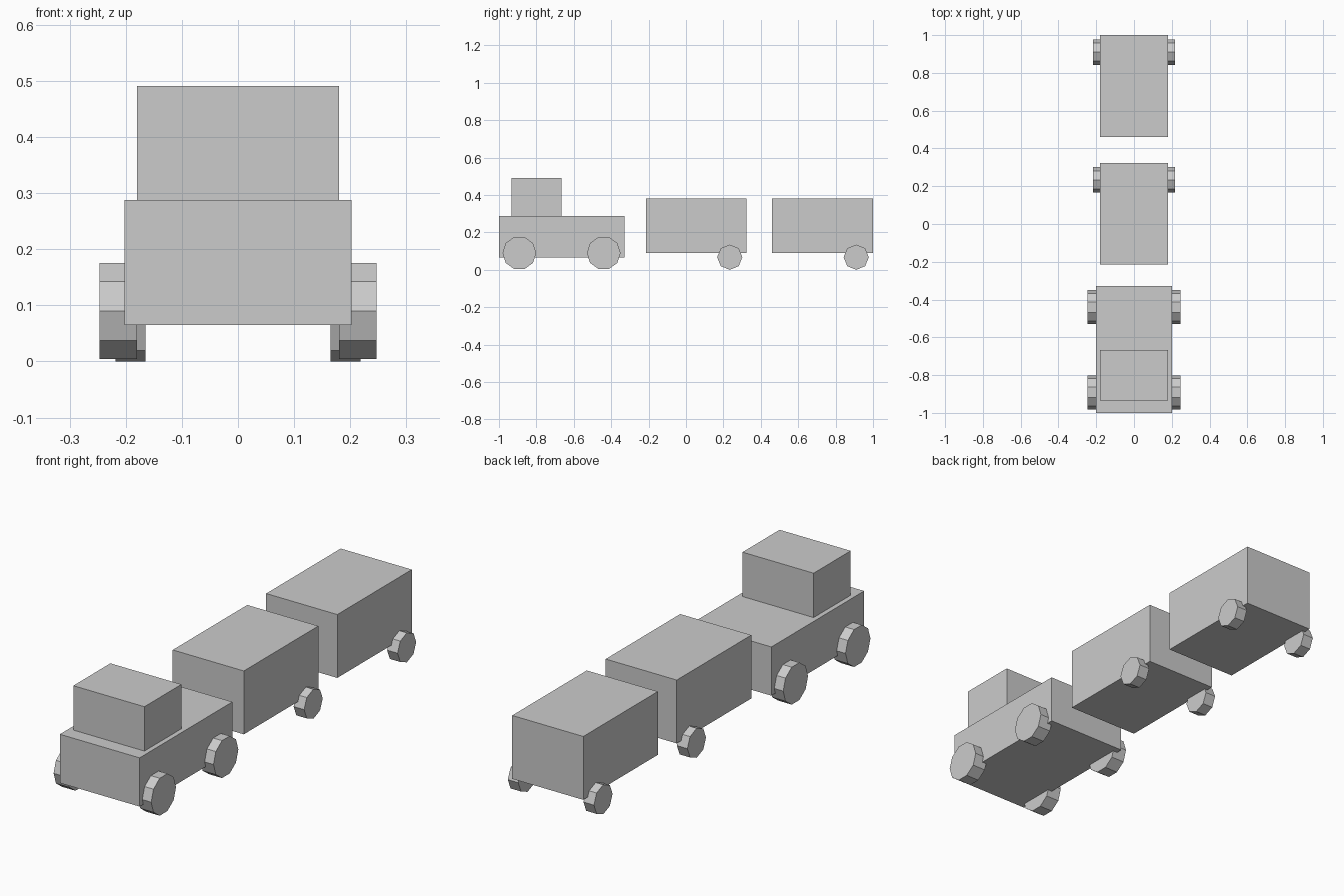
import bpy
import math

if "Cube" in bpy.data.objects:
    bpy.data.objects.remove(bpy.data.objects["Cube"])

grey = bpy.data.materials.new("light grey")
grey.diffuse_color = (0.6, 0.6, 0.6, 1)
grey.use_nodes = True
grey.node_tree.nodes["Principled BSDF"].inputs["Base Color"].default_value = grey.diffuse_color


def box(name, half_x, y0, y1, z0, z1):
    """Box centred on x, given by its y and z limits."""
    bpy.ops.mesh.primitive_cube_add(size=1, location=(0, (y0 + y1) / 2, (z0 + z1) / 2))
    ob = bpy.context.object
    ob.name = name
    ob.scale = (2 * half_x, y1 - y0, z1 - z0)
    bpy.ops.object.transform_apply(location=False, rotation=False, scale=True)
    ob.data.materials.append(grey)


def wheel_pair(name, sides, radius, y, z, x_in, x_out):
    """Left and right wheels with their axle along x."""
    for side, label in ((-1, "left"), (1, "right")):
        bpy.ops.mesh.primitive_cylinder_add(
            vertices=sides, radius=radius, depth=x_out - x_in,
            location=(side * (x_in + x_out) / 2, y, z),
            rotation=(0, math.pi / 2, 0))
        ob = bpy.context.object
        ob.name = f"{name}_{label}"
        ob.data.materials.append(grey)


# Towing vehicle: low body, cab and four ten-sided wheels
box("tractor_body", 0.202, -1.0, -0.329, 0.065, 0.288)
box("tractor_cab", 0.18, -0.934, -0.666, 0.288, 0.491)
for name, y in (("front_wheel", -0.891), ("rear_wheel", -0.44)):
    wheel_pair(name, 10, 0.09, y, 0.09, 0.18, 0.247)

# Two trailers, each with one pair of eight-sided wheels
for i, y0 in enumerate((-0.215, 0.461), 1):
    box(f"trailer_{i}_body", 0.18, y0, y0 + 0.539, 0.09, 0.38)
    wheel_pair(f"trailer_{i}_wheel", 8, 0.0675, y0 + 0.449, 0.0675, 0.165, 0.218)
